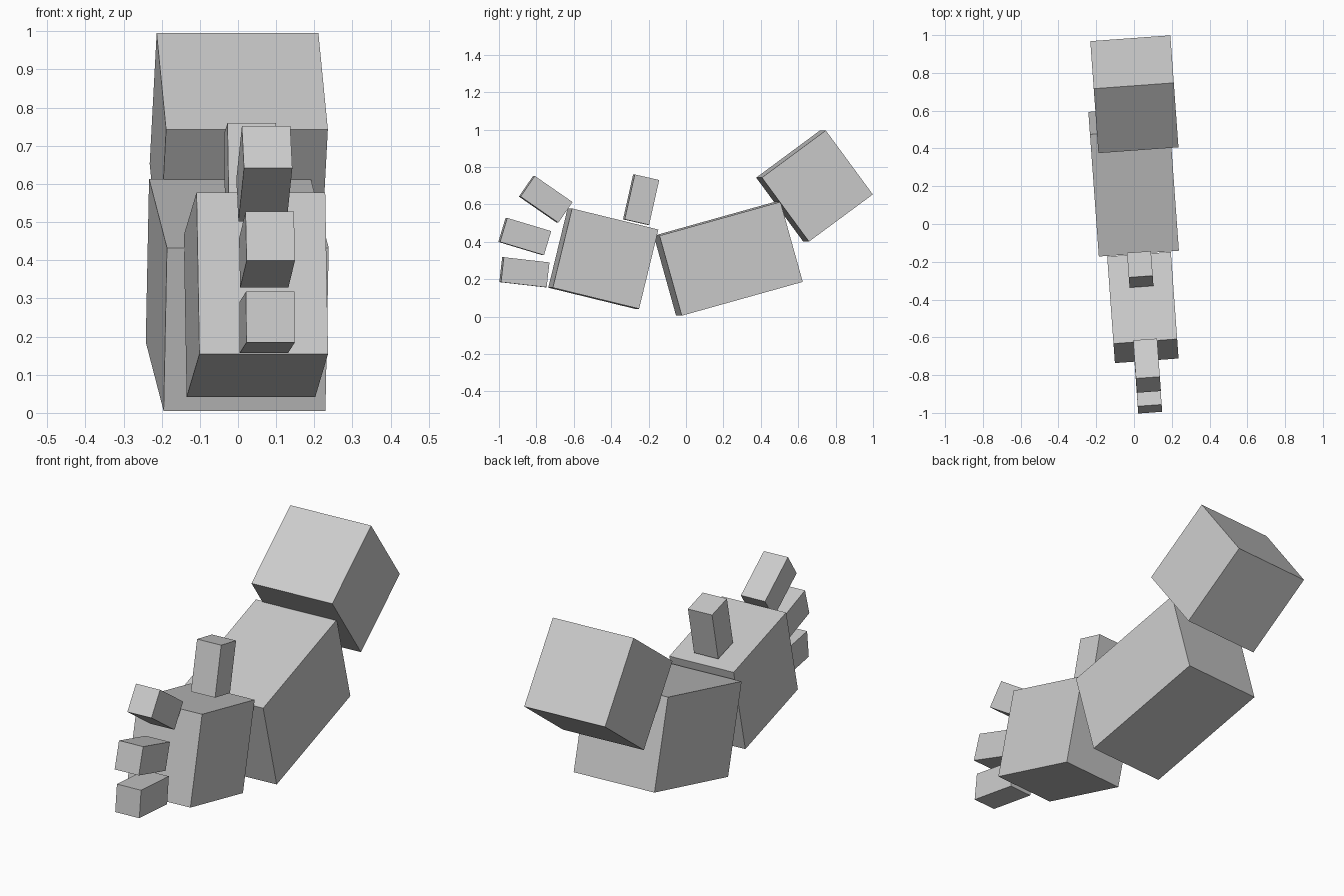
import bpy
from math import radians
from mathutils import Matrix

cube = bpy.data.objects.get("Cube")
if cube:
    bpy.data.objects.remove(cube, do_unlink=True)

grey = bpy.data.materials.new("light grey")
grey.use_nodes = True
colour = (0.6, 0.6, 0.6, 1)
grey.diffuse_color = colour
grey.node_tree.nodes["Principled BSDF"].inputs["Base Color"].default_value = colour

YAW = radians(4.15)  # the whole arm is turned slightly


def block(name, centre, size, pitch):
    """A box tilted by pitch in the side plane, then turned with the arm."""
    bpy.ops.mesh.primitive_cube_add(size=1)
    ob = bpy.context.object
    ob.name = name
    ob.data.transform(Matrix.Diagonal((*size, 1)))
    ob.location = centre
    ob.rotation_euler = (radians(pitch), 0, YAW)
    ob.data.materials.append(grey)


# Arm segments
block("upper_arm", (0.002, 0.687, 0.698), (0.425, 0.425, 0.425), 36.4)
block("forearm", (-0.002, 0.226, 0.309), (0.425, 0.673, 0.444), 15.6)
block("palm", (0.047, -0.442, 0.310), (0.338, 0.476, 0.436), -13.7)

# Thumb and fingers
FINGER = (0.127, 0.246, 0.134)
block("thumb", (0.033, -0.240, 0.625), (0.127, 0.134, 0.246), -12.7)
block("upper_finger", (0.069, -0.750, 0.627), FINGER, -34.6)
block("middle_finger", (0.076, -0.862, 0.428), FINGER, -16.7)
block("lower_finger", (0.076, -0.864, 0.237), FINGER, -6.5)
